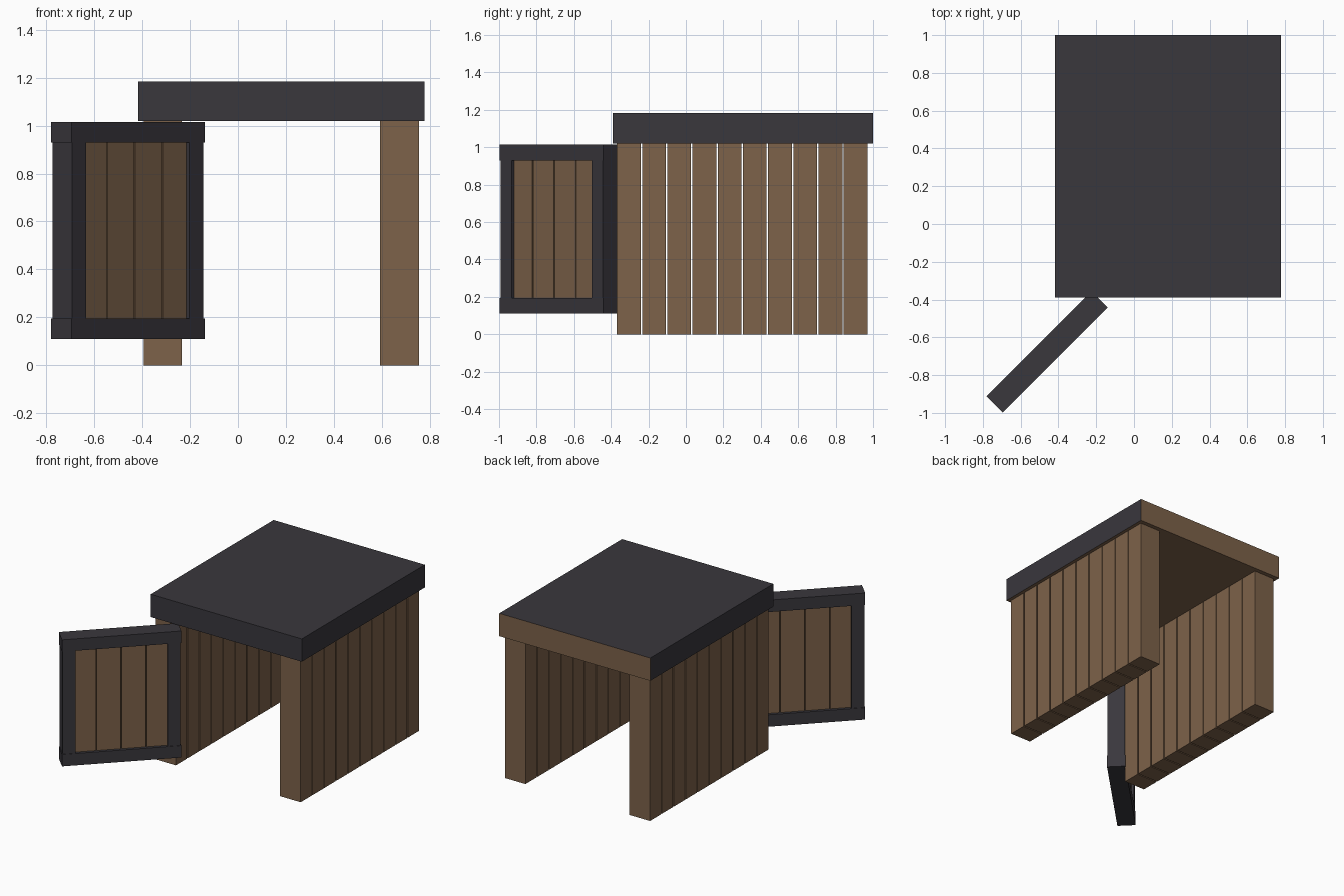
import bpy, bmesh, math
from mathutils import Matrix, Vector

if "Cube" in bpy.data.objects:
    bpy.data.objects.remove(bpy.data.objects["Cube"])


def material(name, rgb):
    m = bpy.data.materials.new(name)
    m.diffuse_color = (*rgb, 1)
    m.use_nodes = True
    m.node_tree.nodes["Principled BSDF"].inputs["Base Color"].default_value = m.diffuse_color
    return m


DARK = material("charcoal", (0.041, 0.038, 0.046))
WOOD = material("brown wood", (0.205, 0.122, 0.068))


def boxes(name, spans, mat, world=Matrix.Identity(4)):
    """One object made of boxes; each span is (x0, x1, y0, y1, z0, z1)."""
    bm = bmesh.new()
    for x0, x1, y0, y1, z0, z1 in spans:
        centre = Vector(((x0 + x1) / 2, (y0 + y1) / 2, (z0 + z1) / 2))
        size = Matrix.Diagonal((x1 - x0, y1 - y0, z1 - z0, 1))
        bmesh.ops.create_cube(bm, size=1, matrix=Matrix.Translation(centre) @ size)
    me = bpy.data.meshes.new(name)
    bm.to_mesh(me)
    bm.free()
    me.materials.append(mat)
    ob = bpy.data.objects.new(name, me)
    bpy.context.collection.objects.link(ob)
    ob.matrix_world = world
    return ob


# Roof slab: charcoal, with bare wood on the back and underside
roof = boxes("roof", [(-0.418, 0.778, -0.39, 1.0, 1.02, 1.183)], DARK)
roof.data.materials.append(WOOD)
for f in roof.data.polygons:
    if f.normal.y > 0.5 or f.normal.z < -0.5:
        f.material_index = 1

# Side walls of upright planks with narrow gaps
COUNT, Y0, Y1, GAP = 10, -0.368, 0.97, 0.008
width = (Y1 - Y0 - GAP * (COUNT - 1)) / COUNT
for name, x0, x1 in (("left_wall", -0.395, -0.233), ("right_wall", 0.592, 0.754)):
    boxes(name, [(x0, x1, Y0 + i * (width + GAP), Y0 + i * (width + GAP) + width, 0, 1.02)
                 for i in range(COUNT)], WOOD)

# Open door, built flat along x and swung 45 degrees
swing = Matrix.Translation((-0.459, -0.677, 0)) @ Matrix.Rotation(math.radians(45), 4, "Z")
L, T = 0.393, 0.061
boxes("door_rails", [(-L, L, -T, T, z, z + 0.085) for z in (0.11, 0.93)], DARK, swing)
boxes("door_stiles", [(s * 0.346 - 0.042, s * 0.346 + 0.042, -0.058, 0.058, 0.195, 0.93)
                      for s in (-1, 1)], DARK, swing)
boxes("door_planks", [(x + 0.003, x + 0.161, -0.04, 0.04, 0.19, 0.935)
                      for x in (-0.328, -0.164, 0, 0.164)], WOOD, swing)
